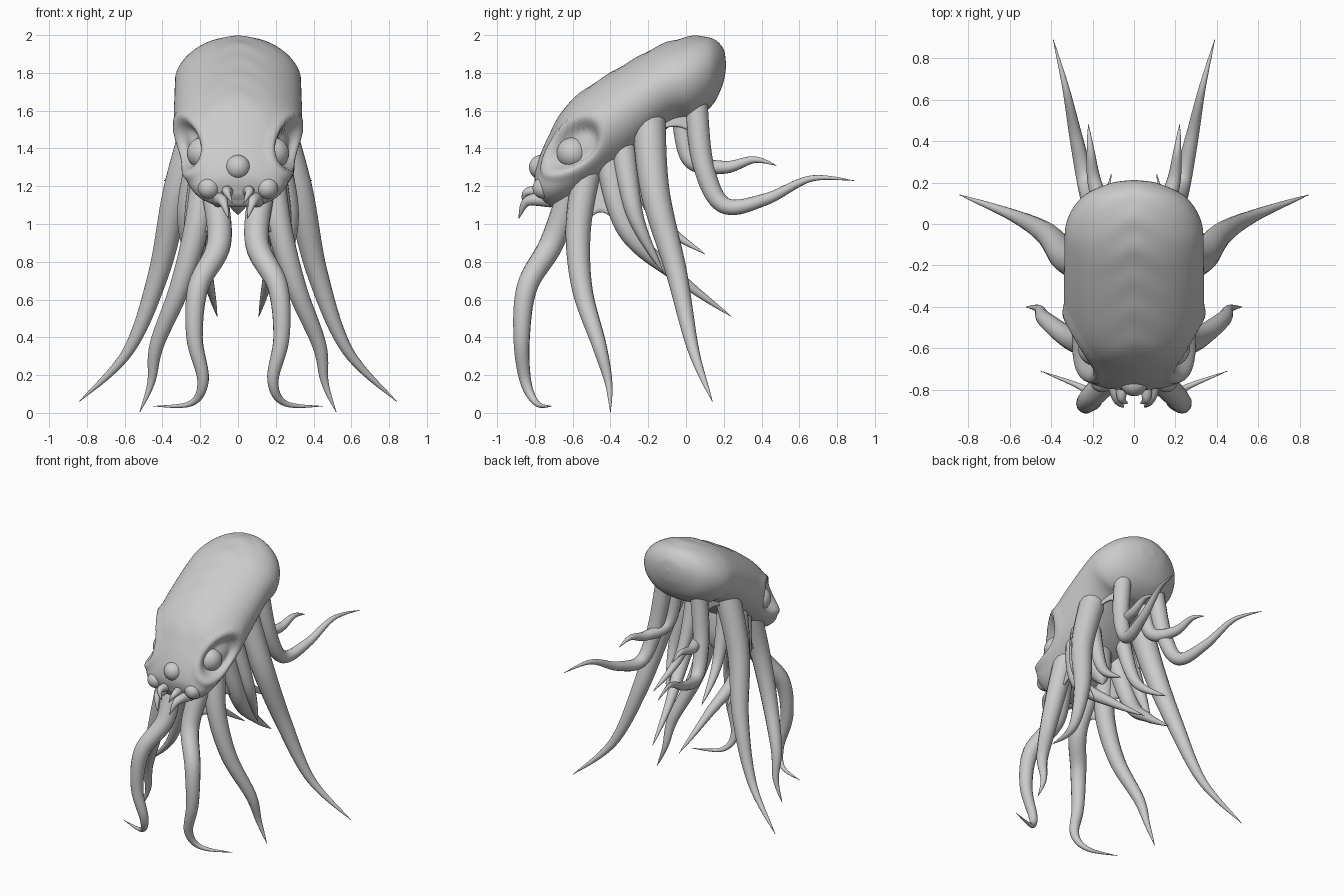
import bpy, bmesh, math
from mathutils import Vector

if "Cube" in bpy.data.objects:
    bpy.data.objects.remove(bpy.data.objects["Cube"])


def spline(pts, n):
    """Smooth interpolation of tuples of any length."""
    out, last = [], len(pts) - 1
    for k in range(n + 1):
        f = k / n * last
        i = min(int(f), last - 1)
        t = f - i
        a, b, c, d = pts[max(i - 1, 0)], pts[i], pts[i + 1], pts[min(i + 2, last)]
        out.append([0.5 * (2 * q + (r - p) * t + (2 * p - 5 * q + 4 * r - s) * t * t
                           + (3 * q - p - 3 * r + s) * t ** 3)
                    for p, q, r, s in zip(a, b, c, d)])
    return out


def finish(name, bm):
    bmesh.ops.recalc_face_normals(bm, faces=bm.faces)
    me = bpy.data.meshes.new(name)
    bm.to_mesh(me)
    bm.free()
    for p in me.polygons:
        p.use_smooth = True
    ob = bpy.data.objects.new(name, me)
    bpy.context.collection.objects.link(ob)
    return ob


def loft(name, rings, closed=True):
    bm = bmesh.new()
    vs = [[bm.verts.new(p) for p in r] for r in rings]
    n = len(vs[0])
    for a, b in zip(vs, vs[1:]):
        for j in range(n if closed else n - 1):
            k = (j + 1) % n
            bm.faces.new((a[j], a[k], b[k], b[j]))
    if closed:
        bm.faces.new(vs[0])
        bm.faces.new(vs[-1])
    return finish(name, bm)


def tube(name, pts, radius, n=48, sides=14):
    """Tube along a smooth path, tapering to a point; returns the path."""
    P = [Vector(p) for p in spline(pts, n)]
    rings, u = [], Vector((1, 0.2, 0.1))
    for i, p in enumerate(P):
        t = (P[min(i + 1, n)] - P[max(i - 1, 0)]).normalized()
        u = (u - t * u.dot(t)).normalized()
        v = t.cross(u)
        r = max(radius * (1 - (i / n) ** 1.4), 0.002)
        rings.append([p + r * (u * math.cos(a) + v * math.sin(a))
                      for a in (2 * math.pi * j / sides for j in range(sides))])
    loft(name, rings)
    return P


def pair(name, radius, pts, n=48):
    """Mirrored pair of tubes; returns the right and left paths."""
    return {s: tube(f"{side}_{name}", [(s * x, y, z) for x, y, z in pts], radius, n)
            for s, side in ((1, "right"), (-1, "left"))}


def ball(name, loc, r):
    bm = bmesh.new()
    bmesh.ops.create_uvsphere(bm, u_segments=32, v_segments=20, radius=r)
    finish(name, bm).location = loc


def web(name, A, B, reach_a, reach_b):
    """Thin skin between two tentacles, its lower edge arched upward."""
    for s, side in ((1, "right"), (-1, "left")):
        rows = []
        for r in range(13):
            row = []
            for c in range(13):
                u = c / 12
                f = r / 12 * (1 - 1.1 * u * (1 - u)) * 48
                ia, ib = f * reach_a, f * reach_b
                a = A[s][int(ia)].lerp(A[s][int(ia) + 1], ia % 1)
                b = B[s][int(ib)].lerp(B[s][int(ib) + 1], ib % 1)
                row.append(a.lerp(b, u))
            rows.append(row)
        skin = loft(f"{side}_{name}", rows, closed=False)
        skin.modifiers.new("thickness", "SOLIDIFY").thickness = .012


# Head: sections as bottom y, z, top y, z, half width
sections = [(-.765, 1.13, -.785, 1.16, .04), (-.72, 1.09, -.80, 1.27, .21),
            (-.58, 1.13, -.73, 1.46, .29), (-.33, 1.31, -.59, 1.67, .335),
            (-.08, 1.52, -.21, 1.91, .335), (.04, 1.555, -.02, 1.985, .325),
            (.14, 1.63, .12, 1.99, .25), (.195, 1.74, .195, 1.93, .12),
            (.212, 1.83, .212, 1.85, .01)]
rings = []
for by, bz, ty, tz, w in spline(sections, 96):
    ring = []
    for j in range(80):
        a = 2 * math.pi * j / 80
        c, s = math.cos(a), math.sin(a)
        ring.append((w * math.copysign(abs(c) ** (1.0 if s > 0 else .85), c),
                     (by + ty) / 2 + (ty - by) / 2 * s,
                     (bz + tz) / 2 + (tz - bz) / 2 * s))
    rings.append(ring)
head = loft("head", rings)

# Eye sockets pressed into the head, faint chevron ridges on the crown
n = Vector((.78, -.60, .18)).normalized()
m = Vector((.10, .25, .22))
m = (m - n * m.dot(n)).normalized()
for v in head.data.vertices:
    s = 1 if v.co.x >= 0 else -1
    p = Vector((abs(v.co.x), v.co.y, v.co.z))
    q = p - Vector((.25, -.58, 1.41))
    e = (q.dot(m) / .18) ** 2 + (q.dot(n.cross(m)) / .11) ** 2
    if e < 1 and q.dot(n) > -.15:
        p -= n * .075 * min(1, 1.6 * (1 - e)) ** 1.3
    elif e < 1.8 and q.dot(n) > -.15:
        p += n * .012 * math.sin((e - 1) / .8 * math.pi)
    if p.z > 1.8 + .5 * p.y and p.x < .2:
        p.z += .003 * math.sin((p.y + .6 * p.x) * 42) * (1 - p.x / .2)
    v.co = (s * p.x, p.y, p.z)

# Face beads and eyes
ball("centre_bead", (0, -.765, 1.30), .066)
for s, side in ((1, "right"), (-1, "left")):
    ball(f"{side}_cheek_bead", (s * .155, -.755, 1.19), .057)
    ball(f"{side}_eye", (s * .185, -.60, 1.375), .085)

# Fangs
pair("inner_fang", .035, [(.05, -.74, 1.17), (.06, -.84, 1.17), (.03, -.865, 1.11)], 16)
pair("outer_fang", .042, [(.10, -.72, 1.13), (.08, -.84, 1.12), (.05, -.885, 1.03)], 16)

# Tentacles
front = pair("front_tentacle", .07, [
    (.13, -.60, 1.20), (.10, -.71, .90), (.21, -.84, .67), (.23, -.87, .40),
    (.185, -.85, .17), (.25, -.79, .05), (.45, -.71, .035)])
side = pair("side_tentacle", .075, [
    (.17, -.52, 1.30), (.22, -.57, .98), (.31, -.55, .66), (.43, -.46, .36),
    (.46, -.41, .16), (.52, -.40, .004)])
rear = pair("rear_tentacle", .09, [
    (.19, -.20, 1.60), (.32, -.165, 1.18), (.42, -.05, .74), (.58, .04, .33), (.84, .14, .06)])
inner = pair("inner_tentacle", .07, [
    (.17, -.42, 1.38), (.23, -.31, .97), (.16, -.03, .71), (.11, .24, .51)])
pair("short_inner_tentacle", .06, [(.13, -.30, 1.48), (.15, -.16, 1.05), (.20, .10, .84)])
pair("middle_tentacle", .07, [(.18, -.34, 1.46), (.28, -.27, 1.05), (.25, -.12, .74)])
back = pair("back_tentacle", .062, [
    (.14, .05, 1.68), (.19, .09, 1.32), (.23, .20, 1.10), (.28, .42, 1.13),
    (.33, .66, 1.24), (.39, .89, 1.23)])
small = pair("small_back_tentacle", .055, [
    (.10, -.03, 1.66), (.13, .02, 1.35), (.19, .20, 1.30), (.21, .36, 1.34), (.22, .48, 1.31)])

# Webs between neighbouring tentacles
web("front_web", front, side, .20, .27)
web("side_web", side, inner, .22, .34)
web("rear_web", inner, rear, .26, .26)
web("back_web", rear, back, .10, .13)
web("small_back_web", back, small, .20, .22)

# Mouth cone under the head
tube("beak", [(0, -.42, 1.33), (0, -.36, 1.15), (0, -.33, 1.05)], .12, 20, 20)
